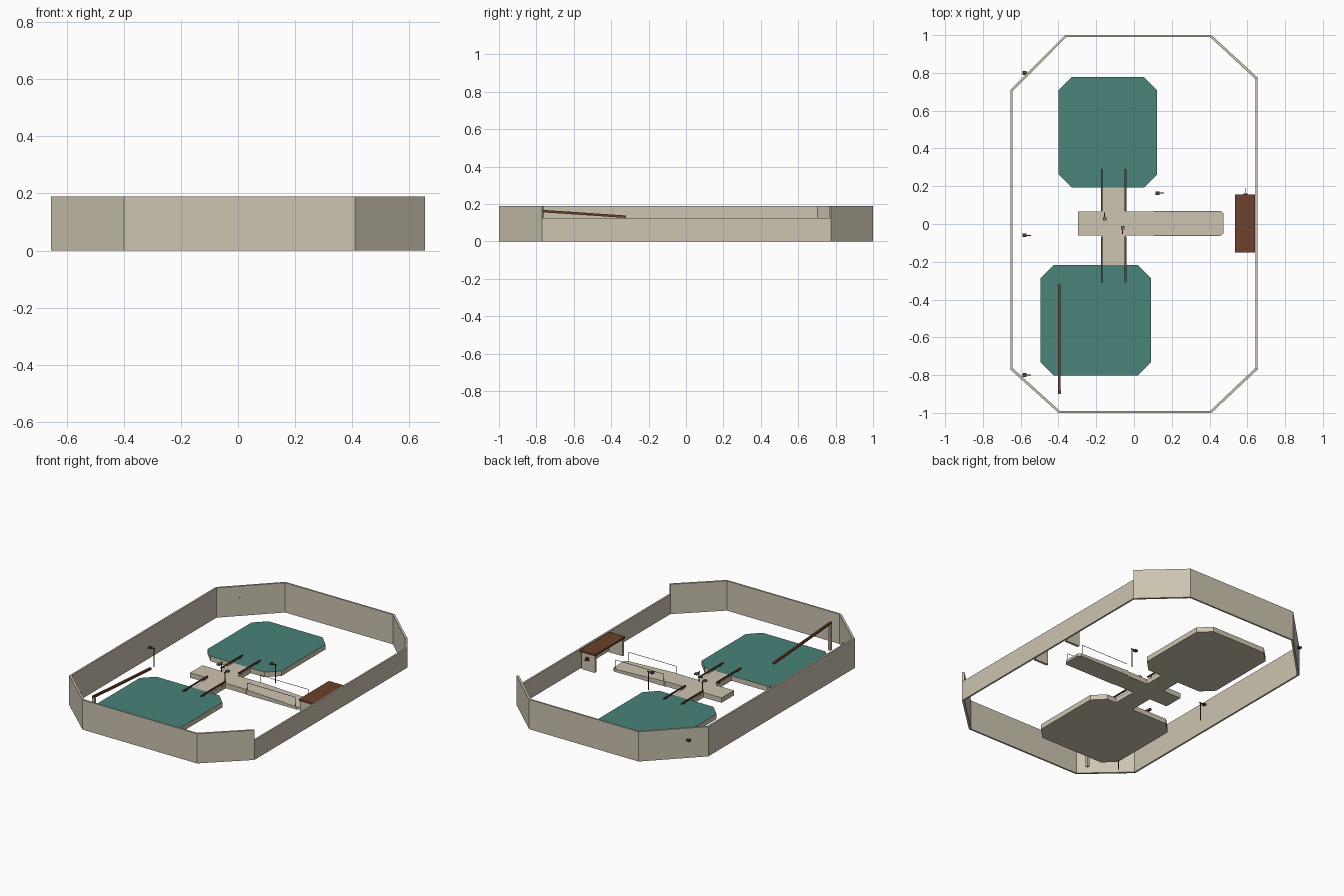
import bpy
import bmesh
from mathutils import Matrix, Vector

cube = bpy.data.objects.get("Cube")
if cube:
    bpy.data.objects.remove(cube, do_unlink=True)


def material(name, rgb):
    m = bpy.data.materials.new(name)
    m.use_nodes = True
    m.diffuse_color = (*rgb, 1)
    m.node_tree.nodes["Principled BSDF"].inputs["Base Color"].default_value = (*rgb, 1)
    return m


STONE = material("pale stone", (0.61, 0.555, 0.44))
TEAL = material("teal surface", (0.065, 0.23, 0.195))
BROWN = material("brown wood", (0.15, 0.052, 0.025))
DARK = material("dark metal", (0.07, 0.06, 0.05))
SLATE = material("slate metal", (0.13, 0.19, 0.18))


def finish(name, bm, *mats):
    bmesh.ops.recalc_face_normals(bm, faces=bm.faces)
    mesh = bpy.data.meshes.new(name)
    bm.to_mesh(mesh)
    bm.free()
    for m in mats:
        mesh.materials.append(m)
    obj = bpy.data.objects.new(name, mesh)
    bpy.context.collection.objects.link(obj)
    return obj


def prism(outline, z0, z1):
    """Extrude a plan outline; returns the bmesh and its top face."""
    bm = bmesh.new()
    low = [bm.verts.new((x, y, z0)) for x, y in outline]
    high = [bm.verts.new((x, y, z1)) for x, y in outline]
    bm.faces.new(low[::-1])
    top = bm.faces.new(high)
    n = len(low)
    for i in range(n):
        j = (i + 1) % n
        bm.faces.new((low[i], low[j], high[j], high[i]))
    return bm, top


def box(name, x, y, z, mat):
    """Box from (min, max) pairs."""
    bm, _ = prism([(x[0], y[0]), (x[1], y[0]), (x[1], y[1]), (x[0], y[1])], *z)
    return finish(name, bm, mat)


def bar(name, a, b, size, mat):
    """Square bar between two points."""
    a, b = Vector(a), Vector(b)
    bm = bmesh.new()
    rot = (b - a).to_track_quat("Z", "Y").to_matrix().to_4x4()
    scale = Matrix.Diagonal((size, size, (b - a).length, 1))
    bmesh.ops.create_cube(bm, size=1, matrix=Matrix.Translation((a + b) / 2) @ rot @ scale)
    return finish(name, bm, mat)


def octagon(x0, x1, y0, y1, c):
    return [(x0 + c, y0), (x1 - c, y0), (x1, y0 + c), (x1, y1 - c),
            (x1 - c, y1), (x0 + c, y1), (x0, y1 - c), (x0, y0 + c)]


# Perimeter wall: one mitred panel per side, the +x side is lower
corners = [(-0.40, -1.0), (0.41, -1.0), (0.655, -0.77), (0.655, 0.775),
           (0.41, 1.0), (-0.365, 1.0), (-0.655, 0.71), (-0.655, -0.77)]
for i, p in enumerate(corners):
    q = corners[(i + 1) % len(corners)]
    inner = [(x * 0.983, y * 0.989) for x, y in (q, p)]
    height = 0.125 if p[0] > 0.6 and q[0] > 0.6 else 0.19
    bm, _ = prism([p, q] + inner, 0, height)
    finish(f"wall_panel_{i + 1}", bm, STONE)

# Two chamfered platforms with a stone rim and teal top
DECK = 0.032
for name, extent in (("back_platform", (-0.40, 0.123, 0.193, 0.778)),
                     ("front_platform", (-0.495, 0.09, -0.802, -0.217))):
    bm, top = prism(octagon(*extent, 0.07), 0, DECK)
    bmesh.ops.inset_region(bm, faces=[top], thickness=0.013,
                           use_boundary=True, use_even_offset=True)
    top.material_index = 1
    finish(name, bm, STONE, TEAL)

# Crossing walkways, joined as one plan outline
w0, w1, s, n = -0.17, -0.045, -0.06, 0.065
plan = [(-0.297, s), (w0, s), (w0, -0.217), (w1, -0.217), (w1, s), (0.10, s),
        (0.10, n), (w1, n), (w1, 0.193), (w0, 0.193), (w0, n), (-0.297, n)]
bm, _ = prism(plan, 0, DECK)
finish("cross_walkway", bm, STONE)

# Ramp sloping gently down towards +x
bm, top = prism(octagon(0.09, 0.475, -0.064, 0.07, 0.015), 0, DECK)
for v in top.verts:
    v.co.z -= 0.016 * max(0, v.co.x - 0.105) / 0.37
finish("ramp", bm, STONE)

# Thin ramp rails
for side, y in (("right", -0.062), ("left", 0.068)):
    bar(f"ramp_rail_{side}", (0.11, y, 0.076), (0.45, y, 0.076), 0.002, DARK)
    for k, x in enumerate((0.11, 0.45)):
        bar(f"ramp_rail_post_{side}_{k + 1}", (x, y, 0.005), (x, y, 0.076), 0.002, DARK)

# Brown handrails reaching over the platforms
for x in (w0, w1):
    for label, a, b in (("back", 0.07, 0.29), ("front", -0.31, -0.065)):
        bar(f"handrail_{label}", (x, a, 0.045), (x, b, 0.045), 0.008, BROWN)
        for y in (a + 0.03, b - 0.03):
            bar(f"handrail_foot_{label}", (x, y, 0.025), (x, y, 0.045), 0.005, BROWN)

# Sloping barrier beam on its post
bar("barrier_post", (-0.395, -0.89, 0), (-0.395, -0.89, 0.168), 0.016, STONE)
bar("barrier_beam", (-0.395, -0.90, 0.171), (-0.395, -0.32, 0.132), 0.013, BROWN)

# Bench against the low wall
box("bench_top", (0.535, 0.641), (-0.15, 0.155), (0.108, 0.12), BROWN)
for side, y in (("front", -0.145), ("back", 0.135)):
    box(f"bench_leg_{side}", (0.54, 0.636), (y, y + 0.015), (0, 0.108), STONE)
box("bench_box", (0.58, 0.6), (0.15, 0.162), (0.068, 0.086), BROWN)
bar("bench_box_arm", (0.59, 0.16, 0.078), (0.59, 0.19, 0.078), 0.003, DARK)


def lamp(name, x, y, direction, z0, z1, mat):
    """Slim pole, a flat box head behind it and a short joining arm."""
    dx, dy = direction
    px, py = x + 0.027 * dx, y + 0.027 * dy
    bar(name + "_pole", (px, py, z0), (px, py, z1), 0.004, DARK)
    box(name + "_head", (x - 0.010, x + 0.010), (y - 0.010, y + 0.010),
        (z1 - 0.010, z1), mat)
    bar(name + "_arm", (x, y, z1 - 0.004),
        (x + 0.034 * dx, y + 0.034 * dy, z1 - 0.004), 0.005, BROWN)


# Lamps around the yard and two on the walkway
for i, (x, y) in enumerate(((-0.58, 0.80), (-0.58, -0.06), (-0.58, -0.80), (0.125, 0.163))):
    lamp(f"yard_lamp_{i + 1}", x, y, (1, 0), 0, 0.122, DARK)
lamp("walkway_lamp_back", -0.155, 0.028, (0, 1), 0.03, 0.095, SLATE)
lamp("walkway_lamp_front", -0.06, -0.02, (0, -1), 0.03, 0.095, SLATE)
